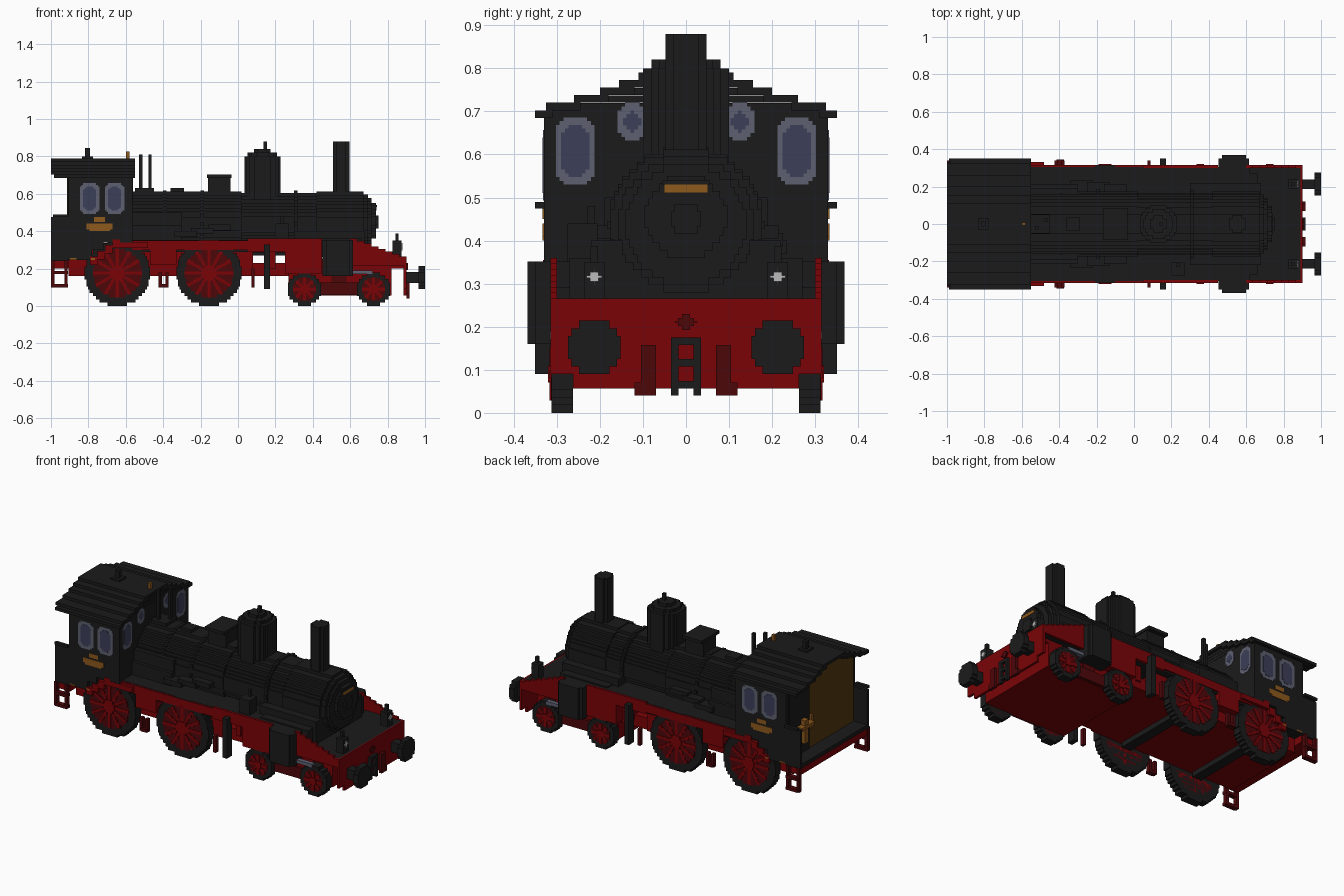
import bpy, bmesh, math
from mathutils import Matrix

if "Cube" in bpy.data.objects:
    bpy.data.objects.remove(bpy.data.objects["Cube"])

# Shared levels and faces of the locomotive
BLOCK = 0.0175
THIN = BLOCK / 4
TAIL, CAB_BACK, CAB_FRONT, BEAM = -1, -.905, -.565, .9
CAB_SIDE, FRAME_SIDE, WHEEL_FACE, BOARD_SIDE = .33, .262, .312, .304
DECK, BOARD, EAVES, BOILER_TOP, AXIS = .265, .352, .7025, .61, .437


def material(name, *rgb):
    m = bpy.data.materials.new(name)
    m.use_nodes = True
    m.diffuse_color = (*rgb, 1)
    m.node_tree.nodes["Principled BSDF"].inputs["Base Color"].default_value = (*rgb, 1)
    return m


BLACK = material("soot black", .011, .011, .011)
RED = material("frame red", .195, .001, .002)
DARK_RED = material("dark red", .075, .002, .003)
GOLD = material("brass", .27, .1, .012)
BROWN = material("cab interior brown", .09, .042, .005)
GREY = material("window frame grey", .11, .115, .16)
GLASS = material("blue glass", .045, .05, .1)
WHITE = material("lamp white", .5, .5, .5)


def build(name, mat, *groups):
    """One object from groups of boxes (x0, x1, y0, y1, z0, z1)."""
    bm = bmesh.new()
    for x0, x1, y0, y1, z0, z1 in [box for group in groups for box in group]:
        size = Matrix.Diagonal((abs(x1 - x0), abs(y1 - y0), abs(z1 - z0), 1))
        middle = Matrix.Translation(((x0 + x1) / 2, (y0 + y1) / 2, (z0 + z1) / 2))
        bmesh.ops.create_cube(bm, size=1, matrix=middle @ size)
    mesh = bpy.data.meshes.new(name)
    bm.to_mesh(mesh)
    bm.free()
    mesh.materials.append(mat)
    bpy.context.collection.objects.link(bpy.data.objects.new(name, mesh))


def wide(x0, x1, half, z0, z1):
    """Box across the centre line."""
    return [(x0, x1, -half, half, z0, z1)]


def pair(x0, x1, y0, y1, z0, z1):
    """Box on the left and its mirror image on the right."""
    return [(x0, x1, y0, y1, z0, z1), (x0, x1, -y1, -y0, z0, z1)]


def post(x, y, z0, z1, half=BLOCK / 2):
    """Upright square post."""
    return [(x - half, x + half, y - half, y + half, z0, z1)]


def disc(axis, a0, a1, u, w, r):
    """Stepped disc along an axis, made of rows."""
    n = max(2, round(2 * r / BLOCK))
    h = 2 * r / n
    rows = []
    for i in range(n):
        low = w - r + i * h
        half = max(h, round(math.sqrt(r * r - (low + h / 2 - w) ** 2) / BLOCK * 2) * BLOCK / 2)
        span, rise, depth = (u - half, u + half), (low, low + h), (a0, a1)
        order = {"x": depth + span + rise, "y": span + depth + rise, "z": span + rise + depth}
        rows.append(order[axis])
    return rows


def mirrored(boxes):
    return [copy for box in boxes for copy in pair(*box)]


def rounded(c, z, half_width, half_height):
    """Stepped rounded rectangle as (lo, hi, z0, z1) strips."""
    strips = []
    for a in range(3):
        w, h = half_width - a * BLOCK / 2, half_height - (2 - a) * BLOCK / 2
        if w > 0 and h > 0:
            strips.append((c - w, c + w, z - h, z + h))
    return strips


# Boiler, smokebox and door
boiler, start = [], CAB_FRONT
for end, radius in ((.02, .175), (.42, .168), (.67, .175), (.695, .158), (.715, .14)):
    boiler += disc("x", start, end, 0, AXIS, radius)
    start = end
for band in (-.4, -.2, .3):
    boiler += disc("x", band, band + BLOCK, 0, AXIS, .18)
build("boiler", BLACK, boiler)
build("smokebox_door", BLACK, disc("x", .7, .738, 0, .455, .095), disc("x", .73, .75, 0, .45, .035),
      wide(.7, .742, .055, .53, .54))
build("door_plate", GOLD, wide(.7, .741, .05, .512, .53))
build("smokebox_saddle", BLACK, wide(.3, .68, .22, DECK, .4), wide(.34, .66, .27, DECK, .36))
build("firebox", BLACK, wide(CAB_FRONT, -.3, .21, BOARD, .43), wide(CAB_FRONT, -.3, .19, .43, .5))
ledges = []
for i in range(3):
    x, z = -.34 + i * .09, .37 + i * BLOCK
    ledges += pair(x, x + .12, .17, .235 - i * .01, z, z + .03)
build("boiler_ledges", BLACK, ledges)
build("side_pump", BLACK, post(.235, -.24, BOARD, .44, .035), post(.235, -.22, .44, .48))

# Fittings on top of the boiler
build("chimney", BLACK, disc("z", .58, .88, .552, 0, .048))
dome = []
for top, radius in ((.8, .1), (.82, .08), (.84, .045)):
    dome += disc("z", .55, top, .13, 0, radius)
build("steam_dome", BLACK, dome, post(.145, 0, .8, .88))
build("sand_box", BLACK, post(-.1, 0, .58, .685, .06), wide(-.165, -.035, .085, .685, .703))
build("safety_valves", BLACK, post(-.52, -.02, .6, .81), post(-.47, .02, .6, .81),
      post(-.5, 0, .6, .63, .05), post(-.325, 0, .6, .63, .035))

# Footplate and red valance that steps down towards the front
build("footplate", BLACK, wide(CAB_FRONT, .62, BOARD_SIDE, .29, BOARD),
      wide(.62, BEAM - THIN * 2, BOARD_SIDE - THIN, .22, DECK))
skirt = .315
valance = [(CAB_FRONT, .05, .3, skirt, .3, .35), (.05, .45, .3, skirt, .29, .36),
           (-.47, -.33, .25, skirt, .22, .33), (.25, .45, .25, skirt, .175, .3)]
for i in range(8):
    x = .6 + i * .0375
    valance.append((x, x + .0375, .3, skirt, .215, .36 - i * .0135))
for i in range(4):
    x, z = -.79 + i * .04, .22 + i * .03
    valance.append((x, x + .04, .3, CAB_SIDE + THIN / 2, z, z + .045))
valance.append((-.65, -.48, .3, CAB_SIDE + THIN / 2, .31, .34))
build("valance", RED, mirrored(valance))

# Frame between the wheels, front beam and rear beam
build("main_frame", RED, wide(CAB_BACK, .08, FRAME_SIDE, .16, .338), wide(.08, .27, .25, .16, .23),
      wide(.27, BEAM, FRAME_SIDE, .2, .255), wide(.27, .82, FRAME_SIDE, .057, .2),
      wide(.17, .2, FRAME_SIDE, .2, .3))
build("front_beam", RED, wide(.885, BEAM, skirt, .09, DECK), wide(.885, BEAM, FRAME_SIDE, .057, .09))
build("rear_beam", RED, wide(TAIL + THIN, CAB_BACK, .32, .2, .242))
build("frame_stays", BLACK, wide(-.68, -.62, .25, .13, .17), wide(-.185, -.125, .25, .13, .17))
build("bogie_frame", DARK_RED, pair(.44, .64, .25, .28, .06, .125), pair(.5, .58, .25, .27, .12, .2))

# Cylinders and rods
build("cylinders", BLACK, pair(.452, .615, .25, .35, .16, BOARD), pair(.47, .6, .35, .368, .16, BOARD))
build("piston_rods", GREY, pair(.615, .72, .29, .3165, .17, .19))


def wheel(name, x, r, spokes, reach):
    tyre = disc("y", FRAME_SIDE, WHEEL_FACE, x, r, r)
    web = disc("y", FRAME_SIDE, WHEEL_FACE + THIN / 3, x, r, reach)
    spoke = disc("y", FRAME_SIDE, WHEEL_FACE + THIN * 2, x, r, r * .22)
    # Spokes are chains of small blocks
    for k in range(spokes):
        angle = 2 * math.pi * k / spokes
        for j in range(1, int(reach / BLOCK) + 1):
            px, pz = x + j * BLOCK * math.cos(angle), r + j * BLOCK * math.sin(angle)
            h = BLOCK / 2
            spoke.append((px - h, px + h, FRAME_SIDE, WHEEL_FACE + THIN, pz - h, pz + h))
    build(name + "_tyres", BLACK, mirrored(tyre))
    build(name + "_webs", DARK_RED, mirrored(web))
    build(name + "_spokes", RED, mirrored(spoke))


for name, x in (("rear", -.645), ("front", -.155)):
    wheel(name + "_driver", x, .176, 12, .13)
for name, x in (("rear", .355), ("front", .725)):
    wheel(name + "_bogie_wheel", x, .09, 8, .06)

# Cab body under a stepped arched roof, with an open rear platform
cab = wide(CAB_BACK, CAB_FRONT, CAB_SIDE, .34, EAVES) + wide(CAB_BACK, -.78, CAB_SIDE, DECK, .34)
cab += wide(-.78, -.72, CAB_SIDE, .3, .34) + wide(TAIL, CAB_BACK, CAB_SIDE, .242, DECK)
cab += pair(CAB_BACK, -.79, FRAME_SIDE, CAB_SIDE, .245, DECK)
cab += pair(TAIL, CAB_BACK, .312, CAB_SIDE, .24, .475) + pair(-.99, CAB_BACK, CAB_SIDE, .35, .475, .49)
roof = pair(-.985, -.55, .31, .35, EAVES - BLOCK, EAVES)
for i, half in enumerate((.325, .26, .2, .155, .11)):
    low = EAVES + i * BLOCK
    roof += pair(TAIL, -.55, max(0, half - .08) if i < 4 else 0, half, low, low + BLOCK)
    cab += wide(CAB_BACK, CAB_FRONT, half - .03, low, low + BLOCK - THIN / 4)
build("cab", BLACK, cab)
build("cab_roof", BLACK, roof)
build("cab_rear_lining", BROWN, [(CAB_BACK - THIN, CAB_BACK, -.31, .12, DECK, EAVES)])
build("cab_rear_cabinet", BLACK, [(CAB_BACK - THIN * 2, CAB_BACK, .12, .31, DECK, EAVES)])
build("roof_vent", BLACK, post(-.805, 0, .78, .8, .03), post(-.805, 0, .8, .845, .0125))
build("whistle", GOLD, post(-.59, 0, .78, .825))
build("cab_controls", GOLD, post(-.925, .185, .33, .47, BLOCK), post(-.92, .11, .39, .47),
      [(-.95, CAB_BACK, .12, .24, .42, .44)])

# Windows: frame plates with glass plates on top
for mat, name, shrink, out in ((GREY, "window_frames", 0, THIN / 3), (GLASS, "window_glass", BLOCK, THIN * .7)):
    panes = []
    for x in (-.793, -.66):
        for lo, hi, z0, z1 in rounded(x, .575, .052 - shrink, .082 - shrink):
            panes += pair(lo, hi, CAB_SIDE - THIN, CAB_SIDE + out, z0, z1)
    for y, z, half, tall in ((.257, .608, .045, .078), (.125, .676, .034, .044)):
        for strip in rounded(y, z, half - shrink * .7, tall - shrink):
            panes += pair(CAB_FRONT - THIN, CAB_FRONT + out, *strip)
    build(name, mat, panes)


def side_plate(x, half, z0, z1):
    return pair(x - half, x + half, CAB_SIDE - THIN, CAB_SIDE + THIN * .7, z0, z1)


build("cab_plates", GOLD, side_plate(-.74, .07, .41, .44), side_plate(-.74, .055, .4, .41),
      side_plate(-.74, .03, .45, .475), side_plate(-.88, .0175, .247, .256),
      side_plate(-.775, .01, .247, .256))

# Ladders and hanging steps
rails = []
for x, low, high in ((-.99, .1, .245), (-.92, .1, .245), (-.415, .1, .18), (-.38, .1, .18), (.08, .1, .2)):
    rails += pair(x - BLOCK / 2, x + BLOCK / 2, .315, .34, low, high)
for x, length, z in ((-.99, .08, .1), (-.99, .08, .17), (-.415, .04, .1)):
    rails += pair(x, x + length, .315, .345, z, z + BLOCK)
build("steps", DARK_RED, rails)
build("step_posts", BLACK, pair(.14, .17, .3, .35, .09, .33))

# Buffers, lamps and coupling gear
for side, y in (("right", -.213), ("left", .213)):
    build(side + "_buffer", BLACK, disc("x", BEAM, .97, y, .152, .03), disc("x", .965, 1, y, .152, .062))
    build(side + "_lamp", BLACK, post(.85, y, .25, .35, .024), post(.85, y, .35, .388))
    build(side + "_lamp_lens", WHITE, [(.87, .88, *strip) for strip in rounded(y, .316, .0185, .02)])
FRONT = BEAM + BLOCK
build("brake_hoses", DARK_RED, pair(BEAM, FRONT, .07, .105, .057, .158), pair(BEAM, FRONT, .07, .12, .04, .07))
links = pair(BEAM, FRONT, BLOCK, BLOCK * 2, .04, .175)
for z in (.057, .108, .158):
    links += wide(BEAM, FRONT, BLOCK, z, z + BLOCK)
build("coupling", BLACK, links)
build("hook_plate", DARK_RED, [(BEAM, BEAM + THIN * 2, *strip) for strip in rounded(0, .211, .027, .0185)])
